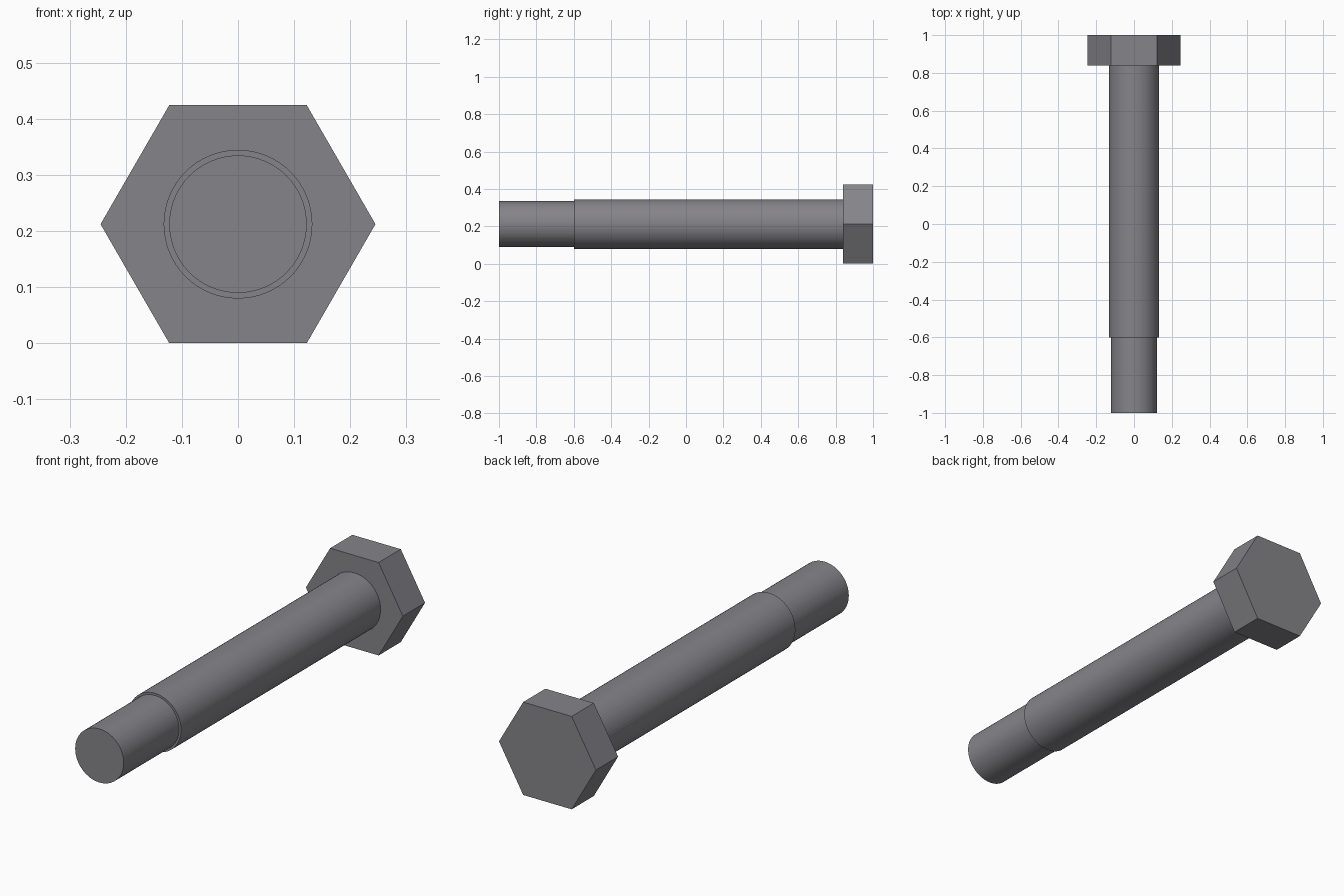
import bpy, bmesh, math

if "Cube" in bpy.data.objects:
    bpy.data.objects.remove(bpy.data.objects["Cube"])

CENTRE_Z = 0.2122

steel = bpy.data.materials.new("dark_grey_steel")
steel.diffuse_color = (0.235, 0.23, 0.25, 1)
steel.use_nodes = True
steel.node_tree.nodes["Principled BSDF"].inputs["Base Color"].default_value = steel.diffuse_color


def prism(name, radius, y0, y1, sides):
    """Solid prism along y, first corner pointing to +x."""
    bm = bmesh.new()
    rings = []
    for y in (y0, y1):
        rings.append([bm.verts.new((radius * math.cos(2 * math.pi * i / sides), y,
                                    CENTRE_Z + radius * math.sin(2 * math.pi * i / sides)))
                      for i in range(sides)])
    a, b = rings
    bm.faces.new(a)
    bm.faces.new(b[::-1])
    for i in range(sides):
        j = (i + 1) % sides
        bm.faces.new((a[j], a[i], b[i], b[j]))
    bmesh.ops.recalc_face_normals(bm, faces=bm.faces)
    mesh = bpy.data.meshes.new(name)
    bm.to_mesh(mesh)
    bm.free()
    mesh.materials.append(steel)
    obj = bpy.data.objects.new(name, mesh)
    bpy.context.collection.objects.link(obj)
    return obj


# Hexagonal head at the back
prism("hex_head", 0.245, 0.84, 1.0, 6)
# Plain shank
prism("shank", 0.1325, -0.6, 0.84, 64)
# Slightly narrower end
prism("narrow_tip", 0.1225, -1.0, -0.6, 64)
